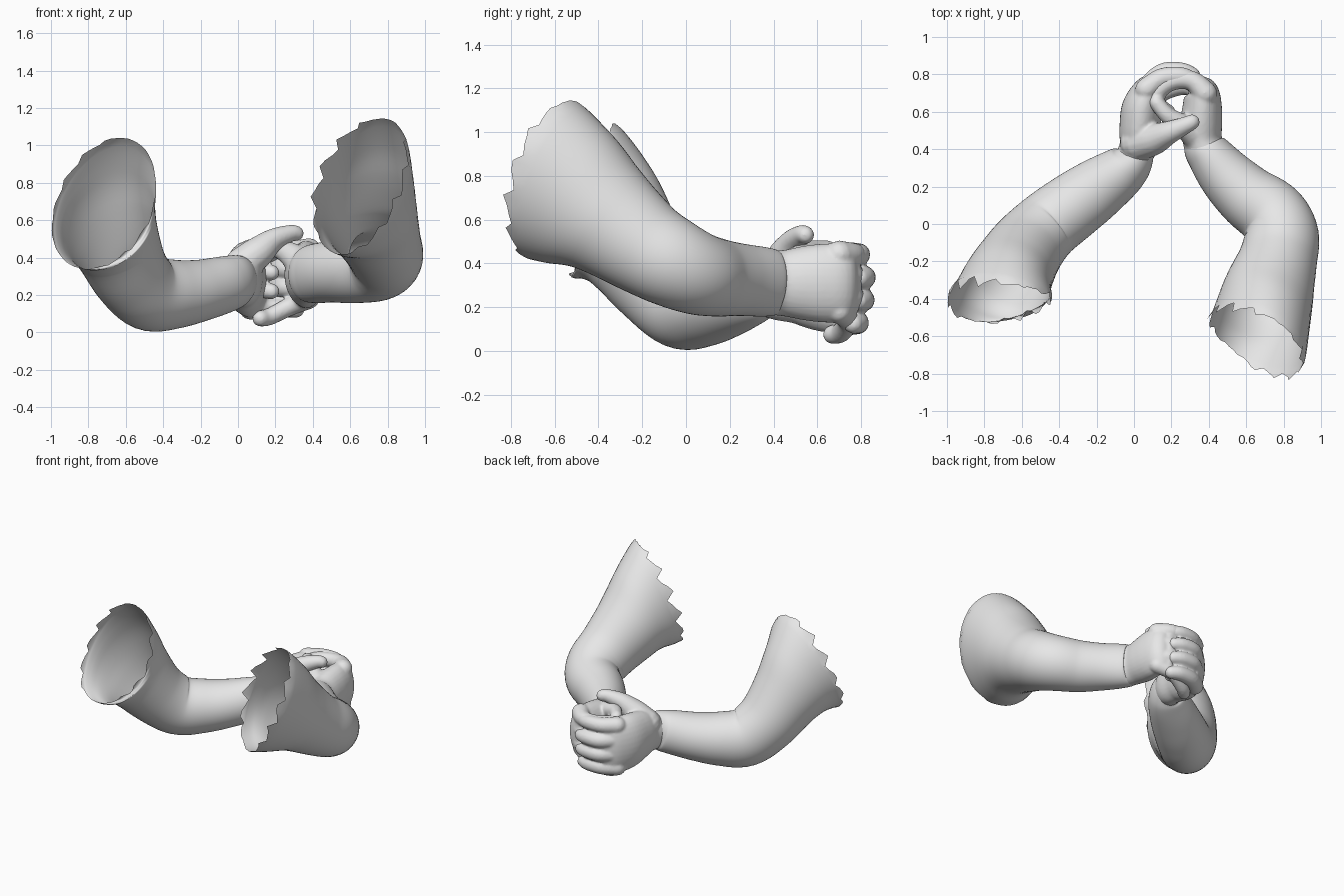
import bpy, bmesh, math, random
from mathutils import Vector

if "Cube" in bpy.data.objects:
    bpy.data.objects.remove(bpy.data.objects["Cube"])

random.seed(4)
skin = bpy.data.materials.new("plain grey")
skin.diffuse_color = (0.8, 0.8, 0.8, 1)
skin.use_nodes = True
skin.node_tree.nodes["Principled BSDF"].inputs["Base Color"].default_value = skin.diffuse_color
UP = Vector((0, 0, 1))


def spline(rows, steps):
    """Smoothly resample rows of (x, y, z, half width, half height, lean)."""
    out = []
    for i in range(len(rows) - 1):
        quad = [rows[max(0, min(len(rows) - 1, i + k))] for k in (-1, 0, 1, 2)]
        for s in range(steps):
            t = s / steps
            out.append([0.5 * (2 * b + (c - a) * t + (2 * a - 5 * b + 4 * c - d) * t * t
                               + (3 * b - a - 3 * c + d) * t ** 3)
                        for a, b, c, d in zip(*quad)])
    out.append(list(rows[-1]))
    return out


def tube(bm, rows, sides, steps, mouth=None, bow=0, capped=True):
    """Sweep an ellipse along rows; mouth and bow shape a torn open end."""
    rows = spline([tuple(r) + (0,) * (6 - len(r)) for r in rows], steps)
    pts = [Vector(r[:3]) for r in rows]
    rings = []
    for i, r in enumerate(rows):
        n = (pts[min(i + 1, len(pts) - 1)] - pts[max(i - 1, 0)]).normalized()
        if mouth:
            w = max(0, 1 - i / (2 * steps))
            n = n.lerp(Vector(mouth).normalized(), w).normalized()
        rings.append((pts[i], n, r[3], r[4], math.radians(r[5])))
    if capped:  # rounded ends
        for end, sign in ((0, -1), (-1, 1)):
            p, n, a, b, lean = rings[end]
            for k in (1, 2, 3):
                q = k * math.pi / 7
                ring = (p + n * sign * min(a, b) * math.sin(q), n,
                        a * math.cos(q), b * math.cos(q), lean)
                rings.insert(0, ring) if sign < 0 else rings.append(ring)
    loops = []
    for i, (p, n, a, b, lean) in enumerate(rings):
        right = n.cross(UP).normalized()
        top = right.cross(n)
        u = right * math.cos(lean) - top * math.sin(lean)
        v = top * math.cos(lean) + right * math.sin(lean)
        loop = []
        for k in range(sides):
            t = 2 * math.pi * k / sides
            co = p + u * a * math.cos(t) + v * b * math.sin(t)
            if mouth and i <= steps:  # sides of the opening sit further back
                co += n * bow * math.cos(t) ** 2 * (1 - i / steps)
            if mouth and i == 0:  # ragged edge, strongest on the sides
                co -= n * (k % 4) * 0.022 * abs(math.cos(t)) * random.uniform(0.6, 1.1)
            loop.append(bm.verts.new(co))
        loops.append(loop)
    faces = []
    for la, lb in zip(loops, loops[1:]):
        for k in range(sides):
            j = (k + 1) % sides
            faces.append(bm.faces.new((la[k], la[j], lb[j], lb[k])))
    if capped:
        faces += [bm.faces.new(loops[0]), bm.faces.new(loops[-1])]
    bmesh.ops.recalc_face_normals(bm, faces=faces)


def finish(name, bm):
    me = bpy.data.meshes.new(name)
    bm.to_mesh(me)
    bm.free()
    me.materials.append(skin)
    me.polygons.foreach_set("use_smooth", [True] * len(me.polygons))
    ob = bpy.data.objects.new(name, me)
    bpy.context.collection.objects.link(ob)
    return ob


def arm(name, rows, mouth, bow):
    bm = bmesh.new()
    tube(bm, rows, 56, 6, mouth, bow, capped=False)
    finish(name, bm)


def hand(name, palm, digits):
    """Fuse palm, fingers and thumb into one soft surface."""
    bm = bmesh.new()
    tube(bm, palm, 32, 5)
    for d in digits:
        tube(bm, [(x, y, z, r, r) for x, y, z, r in d], 16, 5)
    ob = finish(name, bm)
    m = ob.modifiers.new("fuse", 'REMESH')
    m.mode = 'VOXEL'
    m.voxel_size = 0.009
    m.use_smooth_shade = True
    s = ob.modifiers.new("soften", 'SMOOTH')
    s.factor = 0.5
    s.iterations = 5


# arms: flared open upper end, elbow, wrist
arm("left_arm", [
    (-0.72, -0.425, 0.69, 0.255, 0.382, 22),
    (-0.695, -0.34, 0.595, 0.243, 0.32, 15),
    (-0.65, -0.25, 0.475, 0.225, 0.255, 6),
    (-0.575, -0.13, 0.315, 0.205, 0.218),
    (-0.475, -0.02, 0.213, 0.188, 0.205),
    (-0.34, 0.085, 0.205, 0.18, 0.185),
    (-0.20, 0.185, 0.225, 0.165, 0.165),
    (-0.06, 0.285, 0.26, 0.135, 0.15),
    (0.00, 0.35, 0.28, 0.105, 0.135),
    (0.03, 0.45, 0.29, 0.075, 0.10)], (0.12, 0.95, -0.3), 0.07)
arm("right_arm", [
    (0.665, -0.61, 0.78, 0.278, 0.39, 10),
    (0.69, -0.49, 0.695, 0.26, 0.335, 7),
    (0.72, -0.36, 0.60, 0.243, 0.268, 3),
    (0.77, -0.19, 0.475, 0.21, 0.222),
    (0.787, -0.06, 0.402, 0.20, 0.205),
    (0.735, 0.05, 0.355, 0.188, 0.19),
    (0.61, 0.145, 0.335, 0.17, 0.178),
    (0.50, 0.25, 0.325, 0.15, 0.165),
    (0.41, 0.36, 0.315, 0.125, 0.158),
    (0.37, 0.42, 0.31, 0.105, 0.145),
    (0.365, 0.50, 0.31, 0.07, 0.11)], (0.56, 0.74, -0.34), 0)

# left hand: fingers wrap over the other fist, thumb lies on top
left_digits = []
for i in range(4):
    z = 0.44 - 0.104 * i
    b = (-0.01, 0.015, 0.01, -0.015)[i]
    left_digits.append([(0.065, 0.72, z, 0.06), (0.15, 0.79 + b, z, 0.054),
                        (0.25, 0.80 + b, z, 0.05), (0.31, 0.78 + b, z - 0.005, 0.045)])
left_digits.append([(0.02, 0.43, 0.36, 0.095), (0.11, 0.455, 0.43, 0.085),
                    (0.19, 0.49, 0.495, 0.062), (0.28, 0.53, 0.53, 0.046),
                    (0.31, 0.545, 0.53, 0.042)])
hand("left_hand", [
    (0.0, 0.365, 0.28, 0.095, 0.13),
    (0.025, 0.42, 0.285, 0.102, 0.15),
    (0.03, 0.51, 0.295, 0.108, 0.178),
    (0.045, 0.62, 0.29, 0.11, 0.20),
    (0.08, 0.715, 0.28, 0.085, 0.20),
    (0.12, 0.77, 0.28, 0.05, 0.18)], left_digits)

# right hand: fist curling inside the left palm
right_digits = []
for i in range(3):
    z = 0.44 - 0.1 * i
    right_digits.append([(0.38, 0.70, z, 0.065), (0.31, 0.765, z, 0.054),
                         (0.21, 0.765, z, 0.05), (0.13, 0.71, z, 0.048),
                         (0.125, 0.64, z - 0.01, 0.046), (0.18, 0.60, z - 0.02, 0.042)])
right_digits.append([(0.38, 0.70, 0.18, 0.055), (0.28, 0.74, 0.14, 0.05),
                     (0.17, 0.71, 0.085, 0.046), (0.12, 0.67, 0.075, 0.044)])
right_digits.append([(0.33, 0.48, 0.38, 0.085), (0.26, 0.53, 0.43, 0.06),
                     (0.18, 0.58, 0.46, 0.046), (0.12, 0.65, 0.465, 0.04)])
hand("right_hand", [
    (0.385, 0.39, 0.313, 0.108, 0.148),
    (0.365, 0.45, 0.31, 0.105, 0.152),
    (0.36, 0.54, 0.31, 0.112, 0.17),
    (0.365, 0.63, 0.31, 0.105, 0.18),
    (0.36, 0.71, 0.31, 0.09, 0.18),
    (0.33, 0.755, 0.31, 0.05, 0.17)], right_digits)
